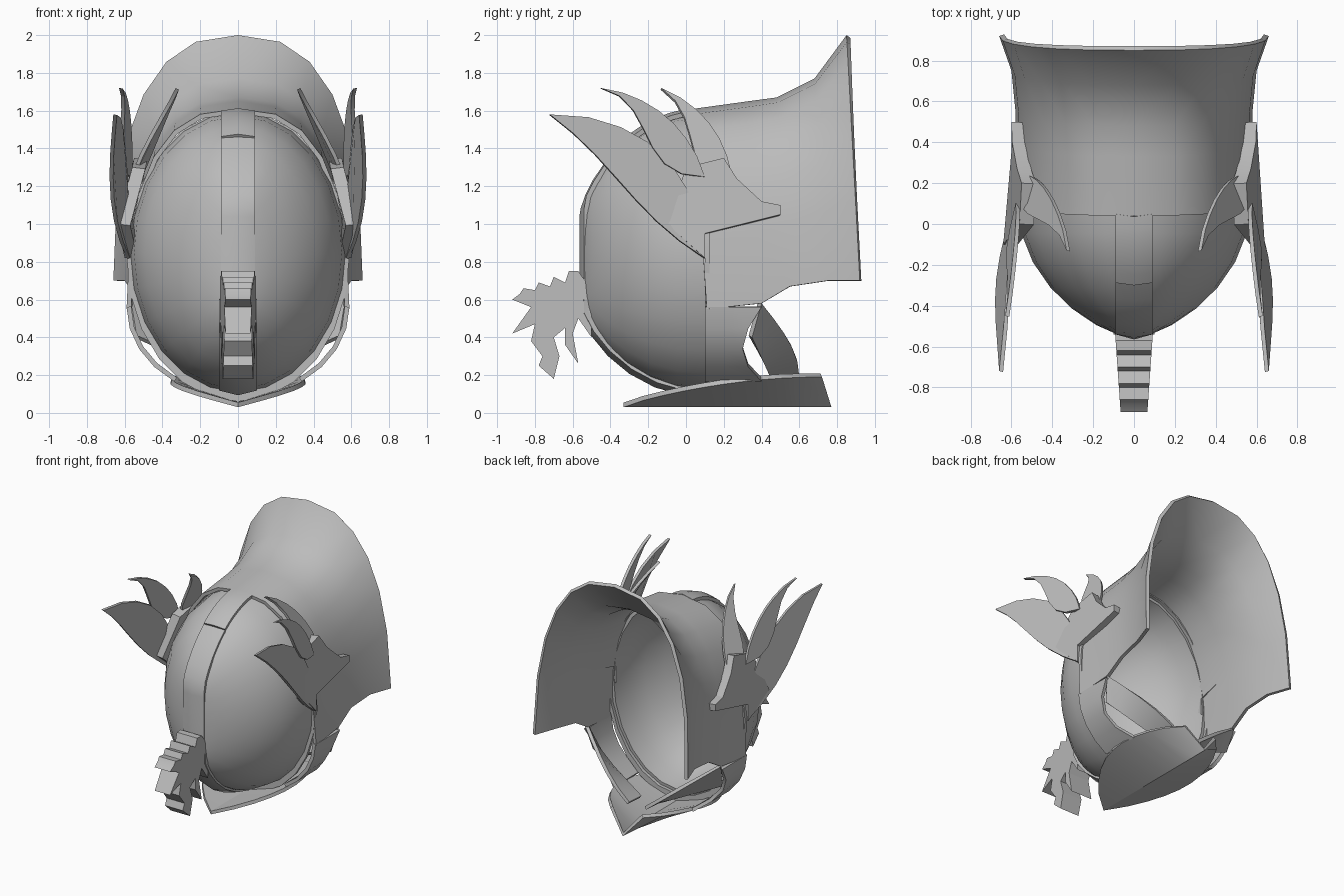
import bpy, bmesh
from math import sin, cos, pi, radians
from mathutils import Vector

cube = bpy.data.objects.get("Cube")
if cube:
    bpy.data.objects.remove(cube, do_unlink=True)

grey = (0.5, 0.5, 0.5, 1)
metal = bpy.data.materials.new("plain_grey_metal")
metal.use_nodes = True
metal.diffuse_color = grey
metal.node_tree.nodes["Principled BSDF"].inputs["Base Color"].default_value = grey
helmet_centre = Vector((0, 0.3, 0.9))


def build(name, verts, faces, mirror=True, thickness=0, angle=35):
    """Make an object, face it outward, mirror, thicken and shade it."""
    mesh = bpy.data.meshes.new(name)
    mesh.from_pydata(verts, [], faces)
    mesh.materials.append(metal)
    bm = bmesh.new()
    bm.from_mesh(mesh)
    bmesh.ops.recalc_face_normals(bm, faces=bm.faces)
    if thickness:
        facing = sum(face.normal.dot(face.calc_center_median() - helmet_centre) * face.calc_area()
                     for face in bm.faces)
        if facing < 0:
            bmesh.ops.reverse_faces(bm, faces=bm.faces)
    bm.to_mesh(mesh)
    bm.free()
    obj = bpy.data.objects.new(name, mesh)
    bpy.context.collection.objects.link(obj)
    if mirror:
        obj.modifiers.new("mirror", 'MIRROR')
    if thickness:
        solidify = obj.modifiers.new("thickness", 'SOLIDIFY')
        solidify.thickness = thickness
        solidify.offset = -1
    bpy.ops.object.select_all(action='DESELECT')
    obj.select_set(True)
    bpy.context.view_layer.objects.active = obj
    bpy.ops.object.convert(target='MESH')
    bpy.ops.object.shade_smooth_by_angle(angle=radians(angle))


def loft(name, rows, thickness=0.025, angle=35):
    """Skin a mirrored grid between rows of equal length."""
    count = len(rows[0])
    verts = [point for row in rows for point in row]
    faces = []
    for row in range(len(rows) - 1):
        for column in range(count - 1):
            start = row * count + column
            faces.append((start, start + 1, start + count + 1, start + count))
    build(name, verts, faces, True, thickness, angle)


def plate(name, outline, thickness=0.02):
    """Thin mirrored plate from one outline."""
    build(name, outline, [tuple(range(len(outline)))], True, thickness, 20)


def fractions(count):
    """Evenly spaced values from zero to one."""
    return [step / count for step in range(count + 1)]


def half_ring(depth, width, top, bottom):
    """Half an ellipse in an upright plane, from its top to its bottom."""
    middle, half = (top + bottom) / 2, (top - bottom) / 2
    return [(width * sin(pi * turn), depth, middle + half * cos(pi * turn))
            for turn in fractions(12)]


def dome_section(fraction):
    """Depth, half width, top and bottom of the dome, from back to front."""
    bend = fraction * pi / 2
    size = max(cos(bend), 0) ** 1.35
    return 0.1 - 0.66 * sin(bend), 0.57 * size, 1.03 + 0.56 * size, 0.6 - 0.49 * size


# Rounded face dome closing on a vertical front ridge, and the rim around it
loft("face_dome", [half_ring(*dome_section(fraction)) for fraction in fractions(7)], angle=40)
loft("face_rim", [half_ring(*dome_section(0)), half_ring(0.1, 0.59, 1.6, 0.06)])

# Hood: arches from the front rim to the flared back rim
arches = [(0.11, 0.59, 1.61, 0.55), (0.4, 0.58, 1.65, 0.58), (0.55, 0.58, 1.67, 0.67),
          (0.75, 0.6, 1.77, 0.7), (0.92, 0.66, 2, 0.7)]
hood_rows = []
for depth, width, top, bottom in arches:
    arch = []
    for turn in fractions(6):
        across = sin(turn * pi / 2) ** 0.8
        rise = max(cos(turn * pi / 2), 0) ** 0.8
        arch.append((width * across, depth - 0.07 * rise, bottom + (top - bottom) * rise))
    hood_rows.append(arch)
loft("hood", hood_rows, angle=40)

# Jaw sides curving inward below the hood, with a hollowed rear edge
jaw_rows = []
for fraction in fractions(4):
    turn = radians(55) * fraction
    rear = 0.4 - 0.1 * sin(pi * fraction)
    jaw_rows.append([(0.59 * cos(turn), 0.1 + (rear - 0.1) * along, 0.56 - 0.48 * sin(turn))
                     for along in fractions(2)])
loft("jaw_side", jaw_rows, angle=40)

# Hull-shaped chin with a keel, running from the front tip to the tail
chin_edge, chin_keel = [], []
for along in fractions(10):
    spread = max(sin(pi * along), 0) ** 0.8
    chin_edge.append((0.34 * spread + 0.14 * along ** 3, 1.05 * along - 0.33,
                      0.03 + 0.16 * sin(along * pi / 2) ** 0.8))
    chin_keel.append((0, 1.1 * along - 0.33, 0.03))
loft("chin_guard", [chin_edge, chin_keel], angle=30)

# Curved straps from the jaw down to the tail
strap_outer, strap_inner = [], []
for along in fractions(5):
    strap_outer.append((0.58 - 0.5 * along, 0.4 + 0.2 * sin(along * pi / 2), 0.58 - 0.39 * along))
    strap_inner.append((0.55 - 0.47 * along, 0.35 + 0.1 * along, 0.4 - 0.22 * along))
loft("neck_strap", [strap_outer, strap_inner], angle=40)


def feather(name, root, tip, width, drop, bulge, tilt):
    """Pointed blade with an arched top edge leaning inward and a curved lower edge."""
    root, tip = Vector(root), Vector(tip)
    chord = tip - root
    upward = Vector((0, chord.z, -chord.y)).normalized()
    upward.x = -tilt
    upper, lower = [], []
    for along in fractions(7):
        swell = max(sin(pi * along), 0)
        spine = root + chord * along + Vector((bulge * swell, 0, 0))
        upper.append(spine + upward * width * swell ** 0.8)
        lower.append(spine - upward * drop * swell * (1 - 1.6 * along))
    plate(name, upper + lower[-2:0:-1])


# Side wings: three feathers fanning out of a base plate that bites into the hood
feather("lower_feather", (0.59, 0.1, 0.82), (0.66, -0.72, 1.58), 0.25, 0.07, 0.05, 0.25)
feather("middle_feather", (0.58, 0.1, 1.25), (0.63, -0.45, 1.72), 0.11, 0.2, 0.01, 0.25)
feather("upper_feather", (0.57, 0.25, 1.15), (0.33, -0.13, 1.72), 0.11, 0.15, 0.03, 0.5)
wing_outline = [(0.1, 0.82), (-0.1, 1), (0, 1.3), (0.2, 1.35), (0.27, 1.24),
                (0.4, 1.12), (0.5, 1.1), (0.5, 1.05), (0.3, 1), (0.1, 0.95)]
plate("wing_base", [(0.6 - 0.2 * max(height - 1.1, 0) + 0.4 * max(-depth, 0), depth, height)
                    for depth, height in wing_outline], thickness=0.07)


# Raised bands following the dome along its centre line
def centre_band(name, start, end, lift, half_width, under=False):
    ridge, edge = [], []
    for fraction in fractions(6):
        depth, width, top, bottom = dome_section(start + (end - start) * fraction)
        height = bottom - lift if under else top + lift
        inset = lift if under else -lift / 2
        ridge.append((0, depth - lift / 2, height))
        edge.append((half_width, max(depth, -0.54), height + inset))
    if end == 1 and not under:
        ridge.append((0, ridge[-1][1], 0.7))
        edge.append((half_width, edge[-1][1], 0.7))
    loft(name, [ridge, edge])


centre_band("crown_band", 0.05, 0.4, 0.025, 0.09)
centre_band("front_band", 0.4, 1, 0.01, 0.09)
centre_band("crest_strap", 0.1, 1, 0.025, 0.1, under=True)

# Jagged leaf-like crest: a row of top teeth, then ragged lower lobes
crest = [(-0.5, 0.65), (-0.57, 0.75)]
for tooth in range(4):
    crest.append((-0.62 - 0.08 * tooth, 0.75 - 0.03 * tooth))
    crest.append((-0.64 - 0.08 * tooth, 0.69 - 0.02 * tooth))
crest += [(-0.92, 0.6), (-0.82, 0.56), (-0.92, 0.42), (-0.8, 0.47), (-0.82, 0.38),
          (-0.76, 0.3), (-0.78, 0.25), (-0.7, 0.18), (-0.67, 0.3), (-0.7, 0.4),
          (-0.64, 0.45), (-0.64, 0.36), (-0.57, 0.26), (-0.6, 0.42), (-0.57, 0.5), (-0.5, 0.4)]
count = len(crest)
crest_verts = [(side * (0.13 + 0.07 * depth), depth, height)
               for side in (-1, 1) for depth, height in crest]
crest_faces = [tuple(range(count)), tuple(range(count, count + count))]
for index in range(count):
    after = (index + 1) % count
    crest_faces.append((index, after, count + after, count + index))
build("leaf_crest", crest_verts, crest_faces, mirror=False, angle=20)
